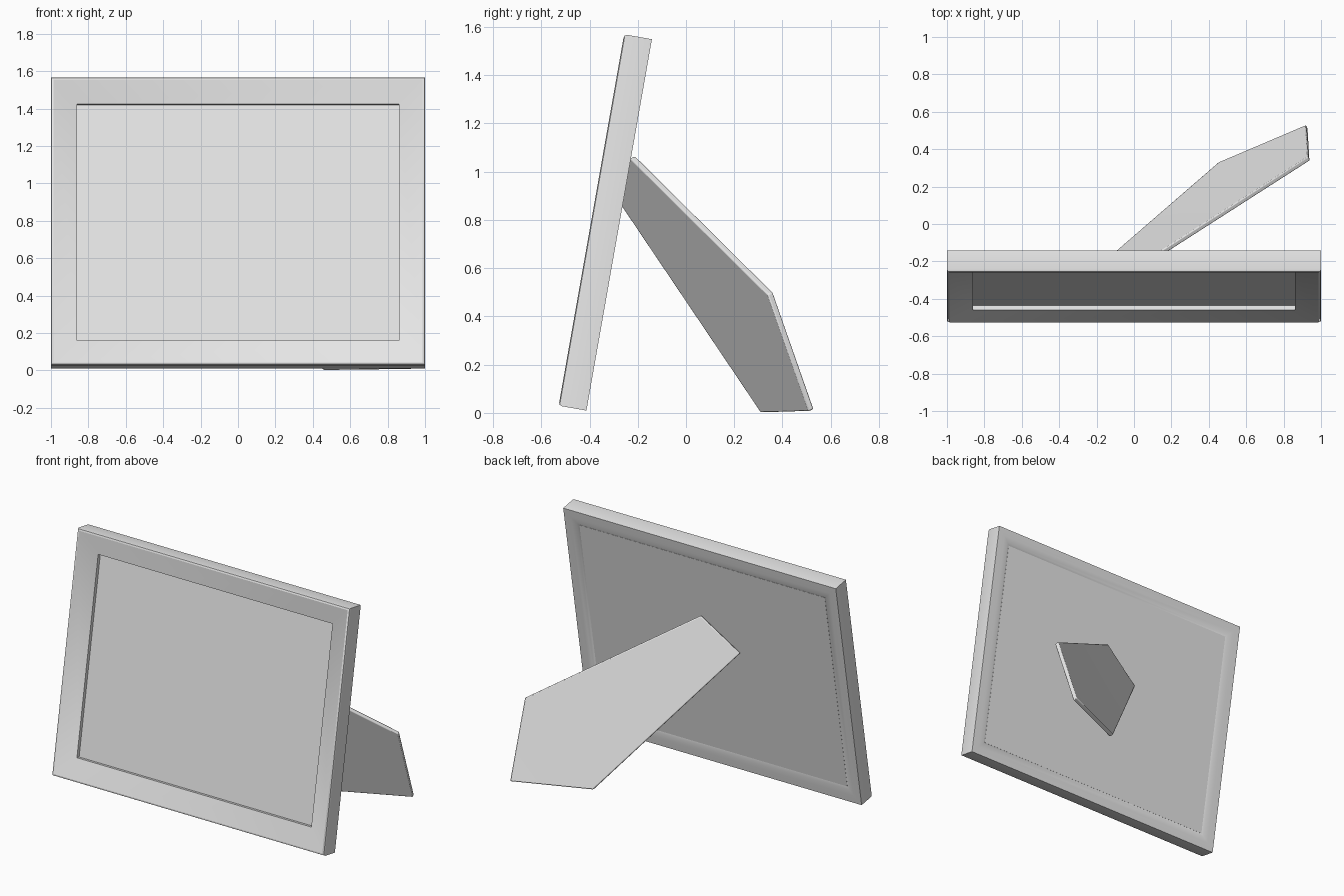
import bpy, bmesh, math
from mathutils import Vector

cube = bpy.data.objects.get("Cube")
if cube:
    bpy.data.objects.remove(cube)

WIDTH, HEIGHT, TILT = 2.0, 1.563, math.radians(10)
ORIGIN = Vector((0, -0.528, 0.03))

grey = bpy.data.materials.new("plain_grey")
grey.use_nodes = True
grey.diffuse_color = (0.8, 0.8, 0.8, 1)
grey.node_tree.nodes["Principled BSDF"].inputs["Base Color"].default_value = (0.8, 0.8, 0.8, 1)


def make_object(name, bm):
    """Turn a bmesh into a grey object with consistent normals."""
    bmesh.ops.recalc_face_normals(bm, faces=bm.faces)
    mesh = bpy.data.meshes.new(name)
    bm.to_mesh(mesh)
    bm.free()
    mesh.materials.append(grey)
    obj = bpy.data.objects.new(name, mesh)
    bpy.context.collection.objects.link(obj)
    bpy.context.view_layer.objects.active = obj
    bpy.ops.object.select_all(action="DESELECT")
    obj.select_set(True)
    return obj


def rectangle(bm, inset, depth):
    """Ring of four corners, inset from the outer edge at a given depth."""
    x, low, high = WIDTH / 2 - inset, inset, HEIGHT - inset
    return [bm.verts.new((sx, depth, z))
            for sx, z in ((-x, low), (x, low), (x, high), (-x, high))]


def lean_back(obj):
    obj.location = ORIGIN
    obj.rotation_euler.x = -TILT


# Mitred moulding: profile as (inset, depth), swept around the rectangle
profile = [(0, 0.014), (0.004, 0.004), (0.014, 0), (0.14, 0.044), (0.14, 0.07),
           (0.10, 0.07), (0.10, 0.106), (0.085, 0.112), (0.05, 0.117), (0, 0.117)]
bm = bmesh.new()
rings = [rectangle(bm, *p) for p in profile]
for a, b in zip(rings, rings[1:] + rings[:1]):
    for i in range(4):
        j = (i + 1) % 4
        bm.faces.new((a[i], a[j], b[j], b[i]))
frame = make_object("frame_moulding", bm)
lean_back(frame)
bpy.ops.object.shade_smooth_by_angle(angle=math.radians(35))

# Backing panel seated in the moulding
bm = bmesh.new()
front, back = rectangle(bm, 0.10, 0.068), rectangle(bm, 0.10, 0.107)
bm.faces.new(front)
bm.faces.new(back)
for i in range(4):
    j = (i + 1) % 4
    bm.faces.new((front[i], front[j], back[j], back[i]))
lean_back(make_object("backing_panel", bm))

# Easel leg: tapered board with an angled foot, thickened to its underside
bm = bmesh.new()
hinge_high, hinge_low, heel, toe, elbow = [bm.verts.new(p) for p in (
    (0.04, -0.21, 1.065), (-0.22, -0.25, 0.87), (0.45, 0.33, 0.009),
    (0.92, 0.53, 0.015), (0.93, 0.36, 0.50))]
board = [bm.faces.new((hinge_high, hinge_low, heel, elbow)),
         bm.faces.new((elbow, heel, toe))]
under = bmesh.ops.extrude_face_region(bm, geom=board, use_keep_orig=True)
thickness = Vector((0.38, -0.84, -0.32)) * 0.026
bmesh.ops.translate(bm, vec=thickness,
                    verts=[v for v in under["geom"] if isinstance(v, bmesh.types.BMVert)])
leg = make_object("easel_leg", bm)
bevel = leg.modifiers.new("soft_edges", "BEVEL")
bevel.width = 0.006
bevel.segments = 2
bevel.limit_method = "ANGLE"
bpy.ops.object.shade_smooth_by_angle(angle=math.radians(35))
